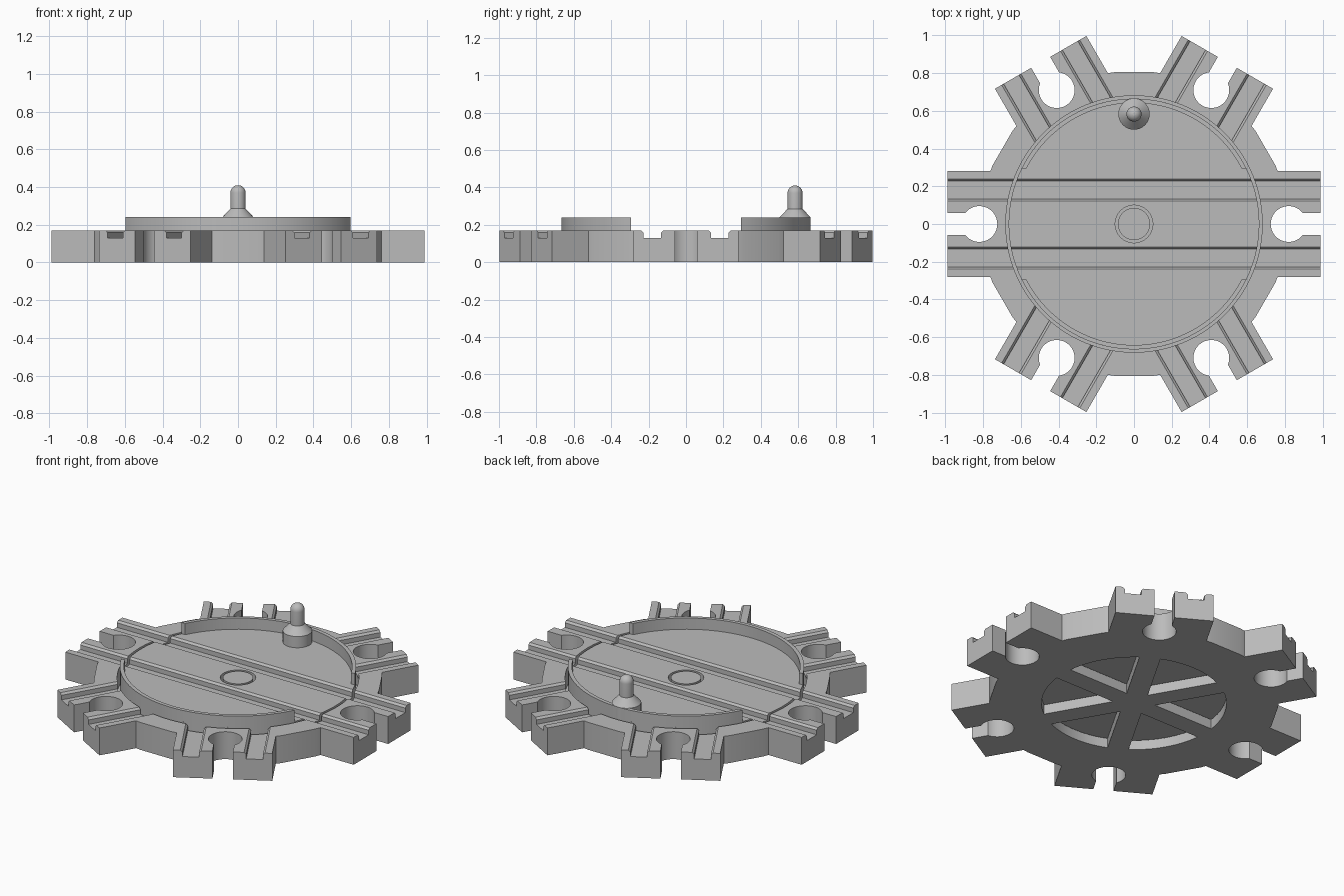
import bpy, bmesh
from math import sin, cos, pi, sqrt, radians, asin, acos
from mathutils import Matrix, Vector

cube = bpy.data.objects.get("Cube")
if cube:
    bpy.data.objects.remove(cube)

ARM_END, ARM_HALF = 0.99, 0.28      # arm reach and half width
BODY_R, PIT_R, DISC_R = 0.812, 0.68, 0.665
FLOOR, TOP, RIM_TOP = 0.06, 0.17, 0.24
HOLE_X, HOLE_R, SLOT = 0.82, 0.095, 0.058

grey = bpy.data.materials.new("plain_grey")
grey.use_nodes = True
tone = (0.5, 0.5, 0.5, 1)
grey.diffuse_color = tone
grey.node_tree.nodes["Principled BSDF"].inputs["Base Color"].default_value = tone


def add_prism(bm, pts, lo, hi, matrix=Matrix()):
    """Extrude a closed outline from lo to hi, then place it."""
    rings = [[bm.verts.new(matrix @ Vector((a, b, h))) for a, b in pts] for h in (lo, hi)]
    bm.faces.new(rings[0][::-1])
    bm.faces.new(rings[1])
    n = len(pts)
    for i in range(n):
        j = (i + 1) % n
        bm.faces.new((rings[0][i], rings[0][j], rings[1][j], rings[1][i]))


def finish(name, bm):
    bmesh.ops.recalc_face_normals(bm, faces=bm.faces[:])
    mesh = bpy.data.meshes.new(name)
    bm.to_mesh(mesh)
    bm.free()
    mesh.materials.append(grey)
    obj = bpy.data.objects.new(name, mesh)
    bpy.context.scene.collection.objects.link(obj)
    return obj


def prisms(name, pts, lo, hi, matrices=(Matrix(),)):
    bm = bmesh.new()
    for m in matrices:
        add_prism(bm, pts, lo, hi, m)
    return finish(name, bm)


def arc(r, start, end, steps, cx=0, cy=0):
    return [(cx + r * cos(start + (end - start) * i / steps),
             cy + r * sin(start + (end - start) * i / steps)) for i in range(steps + 1)]


def circle(r, steps=96):
    return arc(r, 0, 2 * pi, steps)[:-1]


def activate(obj):
    bpy.ops.object.select_all(action='DESELECT')
    obj.select_set(True)
    bpy.context.view_layer.objects.active = obj


def cut(obj, cutter):
    mod = obj.modifiers.new("cut", 'BOOLEAN')
    mod.operation, mod.solver, mod.object = 'DIFFERENCE', 'EXACT', cutter
    cutter.hide_render = True
    activate(obj)
    bpy.ops.object.modifier_apply(modifier=mod.name)
    bpy.data.objects.remove(cutter)


def smooth(obj):
    activate(obj)
    bpy.ops.object.shade_smooth_by_angle(angle=radians(14))


def turn(k, offset=0):
    return Matrix.Rotation(k * pi / 3 + offset, 4, 'Z')


SIX = [turn(k) for k in range(6)]
ALONG_X = Matrix(((0, 0, 1, 0), (1, 0, 0, 0), (0, 1, 0, 0), (0, 0, 0, 1)))


def groove_pts(y):
    """Wheel groove section with chamfered lips."""
    f, lip = 0.13, TOP - 0.012
    return [(y - 0.047, f), (y + 0.047, f), (y + 0.047, lip),
            (y + 0.06, TOP + 0.001), (y + 0.06, TOP + 0.05),
            (y - 0.06, TOP + 0.05), (y - 0.06, TOP + 0.001), (y - 0.047, lip)]


# Star-shaped base: six arms, each with a keyhole socket
root = sqrt(BODY_R ** 2 - ARM_HALF ** 2)
a = asin(SLOT / HOLE_R)
arm = [(root, -ARM_HALF), (ARM_END, -ARM_HALF), (ARM_END, -SLOT)]
arm += arc(HOLE_R, -a, a - 2 * pi, 32, HOLE_X)
arm += [(ARM_END, SLOT), (ARM_END, ARM_HALF), (root, ARM_HALF)]
arm += arc(BODY_R, radians(22.5), radians(37.5), 1)
outline = [tuple((m @ Vector((x, y, 0)))[:2]) for m in SIX for x, y in arm]
base = prisms("star_base", outline, 0, TOP)

# Round pit for the turning plate
cut(base, prisms("pit_cutter", circle(PIT_R), FLOOR, 0.5))

# Wheel grooves on the arms
for y in (-0.18, 0.18):
    cut(base, prisms("groove_cutter", groove_pts(y), 0.5, 1.1, [m @ ALONG_X for m in SIX]))

# Six wedge windows in the floor, leaving spokes in line with the arms
win_r, spoke = 0.52, 0.06
edge = asin(spoke / win_r)
wedge = [(spoke / sin(pi / 6), 0)] + arc(win_r, edge - pi / 6, pi / 6 - edge, 12)
cut(base, prisms("window_cutter", wedge, -0.1, 0.1, [turn(k, pi / 6) for k in range(6)]))
smooth(base)

# Turning plate with a straight track and a pivot hole
plate = prisms("turning_plate", circle(DISC_R), FLOOR + 0.005, TOP)
for y in (-0.18, 0.18):
    cut(plate, prisms("track_cutter", groove_pts(y), -1, 1, [ALONG_X]))
cut(plate, prisms("pivot_cutter", circle(0.1, 48), 0, 0.5))
smooth(plate)

# Pivot
smooth(prisms("pivot", circle(0.085, 48), FLOOR - 0.005, TOP))

# Raised rim, open where the track passes
inner, gap = 0.642, 0.295
o, i = asin(gap / DISC_R), asin(gap / inner)
rim_pts = arc(DISC_R, o, pi - o, 40) + arc(inner, pi - i, i, 40)
smooth(prisms("plate_rim", rim_pts, TOP - 0.01, RIM_TOP, [Matrix(), turn(3)]))

# Turning handle: drum, cone, stem and round tip
profile = [(0.083, TOP - 0.01), (0.083, RIM_TOP), (0.04, 0.285)]
profile += arc(0.04, 0, pi / 2, 8, 0, 0.37)[:-1]
bm = bmesh.new()
steps = 32
rings = [[bm.verts.new((r * cos(2 * pi * s / steps), 0.583 + r * sin(2 * pi * s / steps), z))
          for s in range(steps)] for r, z in profile]
for low, high in zip(rings, rings[1:]):
    for s in range(steps):
        t = (s + 1) % steps
        bm.faces.new((low[s], low[t], high[t], high[s]))
bm.faces.new(rings[0][::-1])
bm.faces.new(rings[-1])
smooth(finish("handle", bm))
